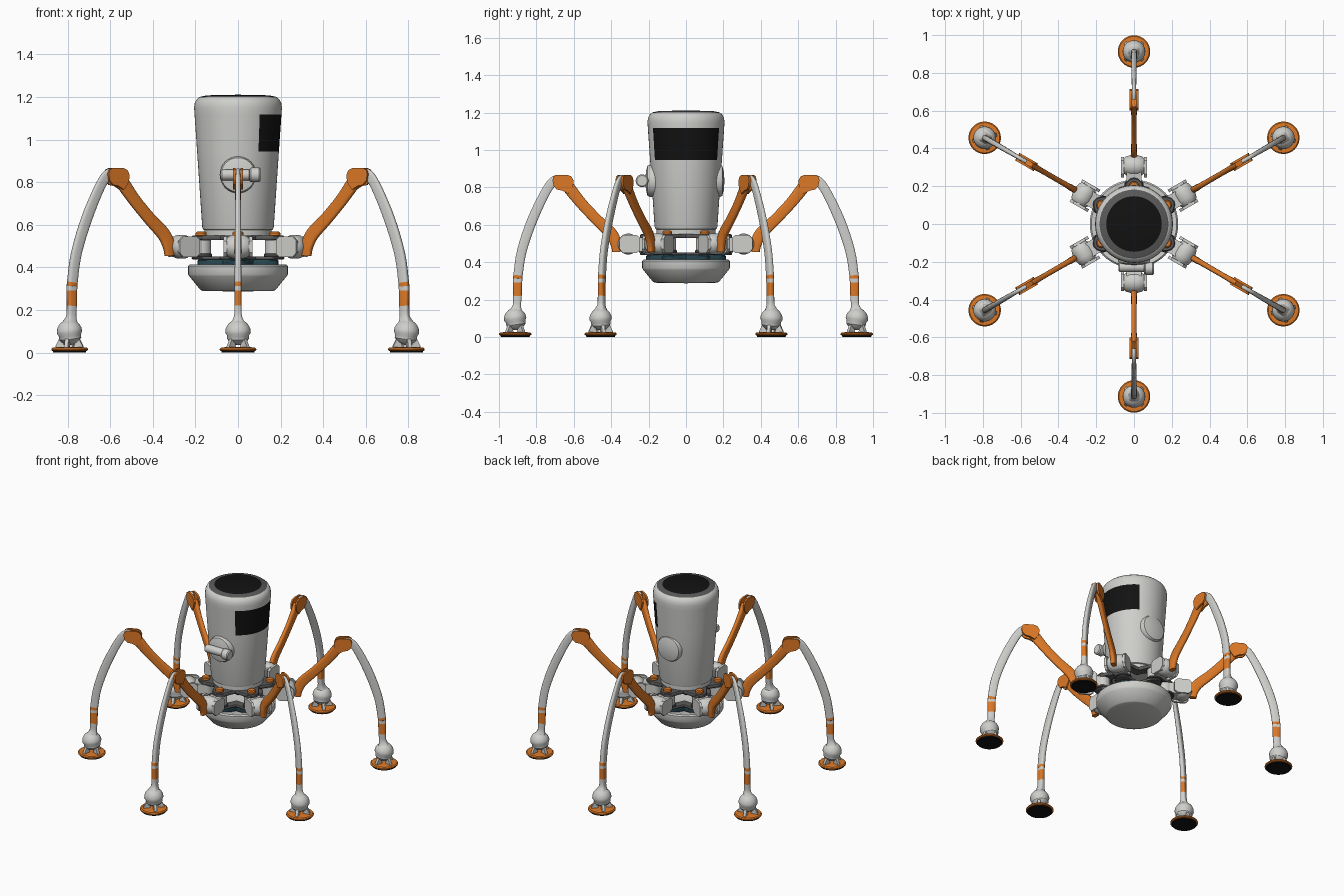
import bpy, bmesh, math
from mathutils import Matrix, Vector

if "Cube" in bpy.data.objects:
    bpy.data.objects.remove(bpy.data.objects["Cube"])

def mat(name, r, g, b):
    m = bpy.data.materials.new(name)
    m.diffuse_color = (r, g, b, 1)
    m.use_nodes = True
    m.node_tree.nodes["Principled BSDF"].inputs["Base Color"].default_value = m.diffuse_color
    return m

WHITE = mat("warm_white", 0.62, 0.62, 0.60)
ORANGE = mat("orange", 0.72, 0.19, 0.02)
BLACK = mat("black", 0.006, 0.006, 0.006)
GREY = mat("dark_grey", 0.10, 0.10, 0.10)
TEAL = mat("dark_teal", 0.02, 0.06, 0.08)
I = Matrix.Identity(4)
T = lambda x, y, z: Matrix.Translation((x, y, z))
R = lambda deg, axis: Matrix.Rotation(math.radians(deg), 4, axis)

def finish(name, bm, mats, mtx=I, rule=None, legs=False):
    """Turn a bmesh into one object, or into six copies around the body."""
    bmesh.ops.remove_doubles(bm, verts=bm.verts, dist=1e-5)
    bm.transform(mtx)
    bmesh.ops.recalc_face_normals(bm, faces=bm.faces)
    if rule:
        for f in bm.faces:
            f.material_index = rule(f.calc_center_median())
    me = bpy.data.meshes.new(name)
    bm.to_mesh(me)
    bm.free()
    for m in mats:
        me.materials.append(m)
    me.shade_smooth()
    me.set_sharp_from_angle(angle=math.radians(35))
    for i in range(6 if legs else 1):
        ob = bpy.data.objects.new(f"{name}_{i + 1}" if legs else name, me)
        if legs:
            ob.rotation_euler.z = math.radians(30 + 60 * i)
        bpy.context.collection.objects.link(ob)

def skin(bm, rings, loop=False):
    """Join rings of vertices with quads."""
    n = len(rings[0])
    for a, b in zip(rings, rings[1:] + rings[:1] if loop else rings[1:]):
        for k in range(n):
            vs = [a[k], a[(k + 1) % n], b[(k + 1) % n], b[k]]
            bm.faces.new(vs)

def lathe(name, prof, mats, mtx=I, seg=32, mod=None, loop=False, **kw):
    bm = bmesh.new()
    rings = []
    for r, z in prof:
        ring = []
        for k in range(seg):
            a = math.tau * k / seg
            q = r * (mod(a) if mod else 1)
            ring.append(bm.verts.new((q * math.cos(a), q * math.sin(a), z)))
        rings.append(ring)
    skin(bm, rings, loop)
    bmesh.ops.dissolve_degenerate(bm, dist=1e-6, edges=bm.edges)
    finish(name, bm, mats, mtx, **kw)

def rod(name, r, h, mats, mtx=I, bev=0.006, **kw):
    """Bevelled cylinder centred on its own middle."""
    h /= 2
    lathe(name, [(0, -h), (r - bev, -h), (r, -h + bev), (r, h - bev), (r - bev, h), (0, h)],
          mats, mtx, **kw)

def slab(bm, pts, y0, y1, mtx=I):
    """Side profile in xz, extruded along y."""
    a = [bm.verts.new(mtx @ Vector((x, y0, z))) for x, z in pts]
    b = [bm.verts.new(mtx @ Vector((x, y1, z))) for x, z in pts]
    skin(bm, [a, b])
    bm.faces.new(a)
    bm.faces.new(b)

def sweep(name, path, mats, steps=4, seg=16, **kw):
    """Rounded limb through (radius, z, depth, width) stations in the xz plane."""
    P = [Vector(p) for p in path]
    P = [2 * P[0] - P[1]] + P + [2 * P[-1] - P[-2]]
    S = []
    for i in range(1, len(P) - 2):
        a, b, c, d = P[i - 1:i + 3]
        for s in range(steps):
            t = s / steps
            S.append(0.5 * (2 * b + (c - a) * t + (2 * a - 5 * b + 4 * c - d) * t * t
                            + (3 * b - a - 3 * c + d) * t ** 3))
    S.append(P[-2])
    bm = bmesh.new()
    rings = []
    for i, p in enumerate(S):
        t = S[min(i + 1, len(S) - 1)] - S[max(i - 1, 0)]
        n = Vector((-t[1], t[0])).normalized()
        ring = []
        for k in range(seg):
            a = math.tau * (k + 0.5) / seg
            c, s = math.cos(a), math.sin(a)
            u = math.copysign(abs(c) ** 0.6, c) * p[2] / 2
            v = math.copysign(abs(s) ** 0.6, s) * p[3] / 2
            ring.append(bm.verts.new((p[0] + n.x * u, v, p[1] + n.y * u)))
        rings.append(ring)
    skin(bm, rings)
    bm.faces.new(rings[0])
    bm.faces.new(rings[-1])
    finish(name, bm, mats, **kw)

# Head canister with side window, grey rim and black top
def head_rule(c):
    r = math.hypot(c.x, c.y)
    if c.z > 1.2:
        return 1 if r < 0.148 else 2
    return 1 if 0.945 < c.z < 1.117 and c.x > r * 0.5 else 0

lathe("head", [(0, .548), (.157, .548), (.157, .575), (.164, .578), (.168, .59), (.192, .945),
               (.204, 1.117), (.206, 1.15), (.203, 1.172), (.195, 1.188), (.182, 1.199),
               (.174, 1.202), (.150, 1.207), (.147, 1.208), (0, 1.211)],
      [WHITE, BLACK, GREY], seg=72, rule=head_rule)

# Round side caps, and the lamp bar on the front one
cap = [(0, 0), (.086, 0), (.086, .055), (.08, .066), (.05, .074), (0, .078)]
lathe("front_cap", cap, [WHITE], T(0, -.14, .835) @ R(90, 'X'))
lathe("back_cap", cap, [WHITE], T(0, .128, .835) @ R(-90, 'X'))
rod("lamp_bar", .026, .14, [WHITE], T(-.012, -.228, .835) @ R(90, 'Y'))
rod("lamp_end", .034, .05, [WHITE], T(.08, -.235, .835) @ R(90, 'Y'))

# Lobed hip plates and belly bowl
lobes = lambda a: 1 + 0.2 * math.cos(6 * (a - math.pi / 6))
for nm, z0, z1, m in (("upper_hip_plate", .528, .55, GREY), ("lower_hip_plate", .437, .452, GREY),
                      ("belly_collar", .40, .437, TEAL)):
    k = 0.205 if m is GREY else 0.178
    lathe(nm, [(.12, z0), (k - .005, z0), (k, z0 + .005), (k, z1 - .005), (k - .005, z1), (.12, z1)],
          [m], seg=72, mod=lobes, loop=True)
lathe("belly_bowl", [(0, .385), (.12, .39), (.2, .413), (.226, .415), (.234, .407), (.234, .368),
                     (.228, .358), (.176, .294), (.165, .29), (0, .287)], [WHITE], seg=64)

# Hips: pivot post, bolt, arm, side cheeks and cross drum
rod("hip_post", .045, .085, [WHITE], T(.197, 0, .49), legs=True)
rod("hip_bolt", .026, .03, [ORANGE], T(.2, 0, .553), legs=True)
rod("hip_washer", .052, .014, [GREY], T(.2, 0, .458), bev=.003, legs=True)
bm = bmesh.new()
slab(bm, [(.2, .462), (.3, .452), (.3, .54), (.2, .525)], -.04, .04)
for s in (-1, 1):
    slab(bm, [(.245, .465), (.265, .448), (.335, .448), (.355, .47), (.355, .525),
              (.335, .546), (.265, .546), (.245, .53)], s * .052, s * .068)
finish("hip_bracket", bm, [WHITE], legs=True)
lathe("hip_drum", [(0, -.06), (.035, -.06), (.05, -.042), (.056, -.02), (.056, .02), (.05, .042),
                   (.035, .06), (0, .06)], [WHITE], T(.308, 0, .497) @ R(90, 'X'), legs=True)

# Thigh with forked knee
sweep("thigh", [(.372, .455, .045, .03), (.375, .50, .06, .034), (.402, .555, .065, .03),
                (.475, .625, .06, .028), (.56, .715, .06, .028), (.625, .797, .066, .032),
                (.645, .825, .06, .03)], [ORANGE], legs=True)
bm = bmesh.new()
for s in (-1, 1):
    slab(bm, [(.605, .80), (.60, .835), (.613, .858), (.635, .867), (.69, .867), (.708, .858),
              (.714, .838), (.708, .808), (.69, .788), (.66, .782), (.63, .765)], s * .011, s * .023)
finish("knee_cheeks", bm, [ORANGE], legs=True)

# Curved shin with painted bands
def band(c):
    return 1 if .22 < c.z < .292 or .312 < c.z < .33 else 0

sweep("shin", [(.66, .84, .04, .02), (.70, .838, .05, .021), (.745, .785, .05, .024),
               (.82, .63, .054, .028), (.877, .463, .052, .03), (.898, .33, .05, .032),
               (.8995, .312, .05, .032), (.9005, .292, .05, .032), (.901, .22, .046, .034),
               (.904, .17, .045, .038), (.91, .135, .07, .07)], [WHITE, ORANGE], rule=band, legs=True)

# Ankle ball with a groove, claws and pads
ball = [(0, -.06)]
for d in range(-75, 91, 15):
    r = .054 if d == -15 else .06
    ball.append((r * math.cos(math.radians(d)), .06 * math.sin(math.radians(d))))
lathe("ankle_ball", ball, [WHITE], T(.913, 0, .096) @ R(8, 'Y'), legs=True)
bm = bmesh.new()
for i in range(4):
    slab(bm, [(.02, .022), (.066, .022), (.066, .03), (.048, .066), (.036, .066)], -.009, .009,
         T(.913, 0, 0) @ R(45 + 90 * i, 'Z'))
finish("foot_claws", bm, [WHITE], legs=True)
lathe("foot_pad", [(0, .008), (.08, .008), (.086, .012), (.086, .018), (.08, .024), (.045, .027),
                   (0, .027)], [ORANGE], T(.913, 0, 0), legs=True)
rod("foot_sole", .078, .012, [BLACK], T(.913, 0, .006), bev=.003, legs=True)
